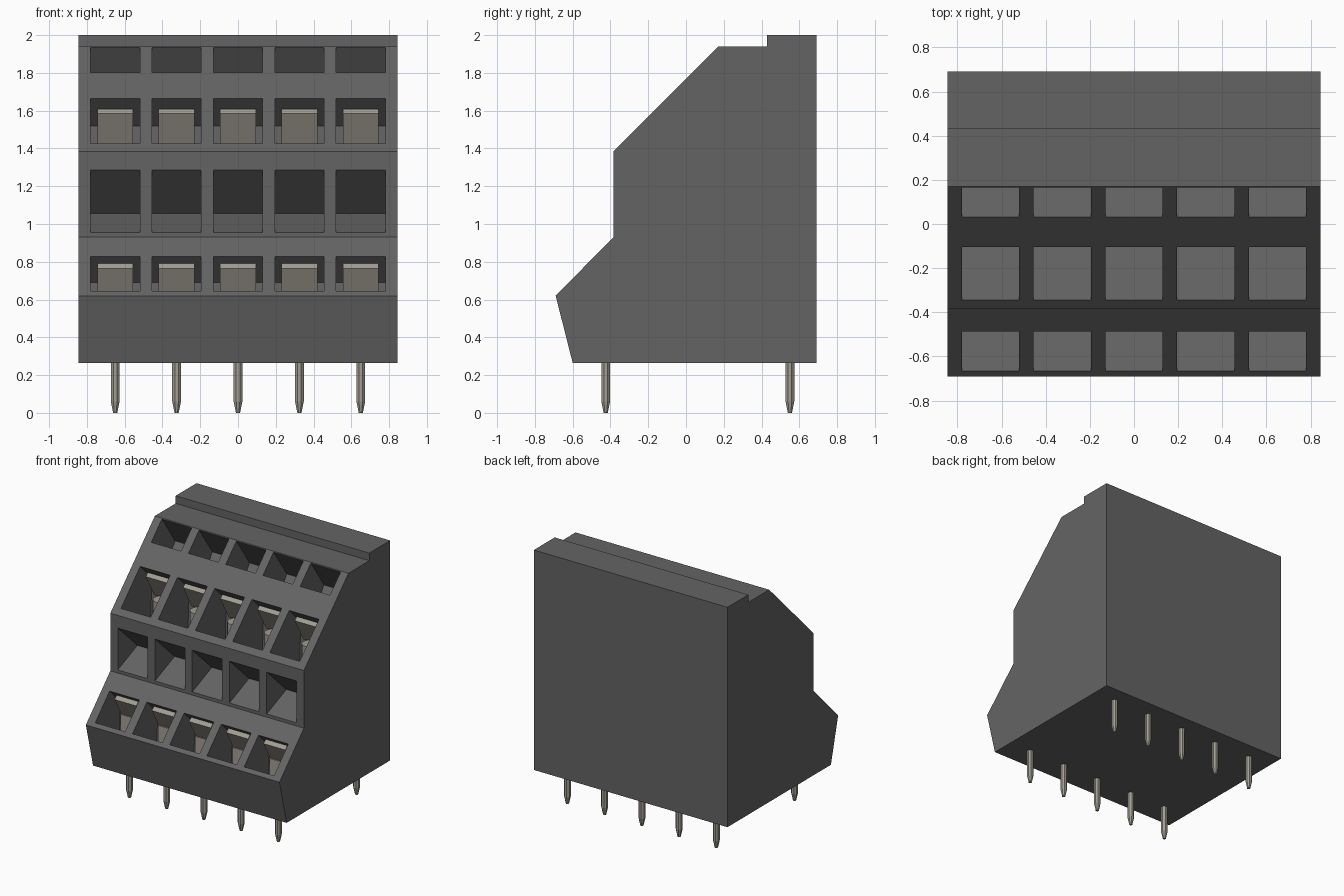
import bpy, bmesh, math
from mathutils import Matrix

cube = bpy.data.objects.get("Cube")
if cube:
    bpy.data.objects.remove(cube, do_unlink=True)


def material(name, rgb):
    m = bpy.data.materials.new(name)
    m.use_nodes = True
    m.diffuse_color = (*rgb, 1)
    m.node_tree.nodes["Principled BSDF"].inputs["Base Color"].default_value = (*rgb, 1)
    return m


GREY = material("dark grey plastic", (0.127, 0.127, 0.127))
METAL = material("warm grey metal", (0.36, 0.34, 0.29))
COLUMNS = [(i - 2) * 0.325 for i in range(5)]


def finish(name, bm, mat):
    bmesh.ops.recalc_face_normals(bm, faces=bm.faces[:])
    me = bpy.data.meshes.new(name)
    bm.to_mesh(me)
    bm.free()
    me.materials.append(mat)
    ob = bpy.data.objects.new(name, me)
    bpy.context.collection.objects.link(ob)
    return ob


def prism(bm, profile, x, width):
    """Extrude a (y, z) profile along x, centred on x."""
    face = bm.faces.new([bm.verts.new((x - width / 2, y, z)) for y, z in profile])
    ext = bmesh.ops.extrude_face_region(bm, geom=[face])
    for v in ext["geom"]:
        if isinstance(v, bmesh.types.BMVert):
            v.co.x += width


def repeated(name, profiles, width, mat):
    bm = bmesh.new()
    for profile in profiles:
        for x in COLUMNS:
            prism(bm, profile, x, width)
    return finish(name, bm, mat)


# Stepped housing
bm = bmesh.new()
prism(bm, [(-0.60, 0.265), (-0.69, 0.62), (-0.385, 0.93), (-0.385, 1.385),
           (0.17, 1.94), (0.43, 1.94), (0.43, 2.0), (0.69, 2.0), (0.69, 0.265)], 0, 1.69)
housing = finish("housing", bm, GREY)

# Pockets: each profile starts outside the wall and narrows inwards
pockets = [
    [(-0.02, 1.85), (0.115, 1.985), (0.167, 1.933), (0.33, 1.70), (0.25, 1.585), (0.035, 1.80)],
    [(-0.39, 1.47), (-0.15, 1.71), (0.04, 1.52), (0.02, 1.06), (-0.34, 1.42)],
    [(-0.45, 0.955), (-0.45, 1.285), (-0.385, 1.285), (-0.14, 1.055), (-0.385, 0.955)],
    [(-0.715, 0.695), (-0.535, 0.875), (-0.35, 0.69), (-0.37, 0.35), (-0.665, 0.645)],
]
cutter = repeated("pocket_cutter", pockets, 0.26, GREY)
cutter.hide_render = True
mod = housing.modifiers.new("pockets", 'BOOLEAN')
mod.operation = 'DIFFERENCE'
mod.solver = 'EXACT'
mod.object = cutter
bpy.context.view_layer.objects.active = housing
bpy.ops.object.modifier_apply(modifier=mod.name)
bpy.data.objects.remove(cutter, do_unlink=True)

# Sloping clamp plates under the pocket roofs
repeated("upper_clamp_plates",
         [[(-0.085, 1.585), (-0.06, 1.61), (0.035, 1.42), (0.02, 1.40)]], 0.19, METAL)
repeated("lower_clamp_plates",
         [[(-0.475, 0.765), (-0.45, 0.79), (-0.365, 0.62), (-0.38, 0.60)]], 0.19, METAL)

# Flat contacts deep in the lower pockets
repeated("lower_contacts",
         [[(-0.40, 0.36), (-0.40, 0.62), (-0.37, 0.62), (-0.37, 0.36)]], 0.19, METAL)

# Round contacts deep in the upper pockets
bm = bmesh.new()
for x in COLUMNS:
    bmesh.ops.create_cone(bm, cap_ends=True, segments=20, radius1=0.06, radius2=0.06,
                          depth=0.32, matrix=Matrix.Translation((x, -0.03, 1.25)))
screws = finish("upper_contacts", bm, METAL)
bpy.ops.object.select_all(action='DESELECT')
screws.select_set(True)
bpy.context.view_layer.objects.active = screws
bpy.ops.object.shade_smooth_by_angle()

# Solder pins: eight-sided shank with a tapered tip
for name, y in (("front_pins", -0.425), ("back_pins", 0.55)):
    bm = bmesh.new()
    for x in COLUMNS:
        rings = []
        for z, r in ((0.0, 0.012), (0.06, 0.025), (0.29, 0.025)):
            rings.append([bm.verts.new((x + r * math.cos((k + 0.5) * math.pi / 4),
                                        y + r * math.sin((k + 0.5) * math.pi / 4), z))
                          for k in range(8)])
        for a, b in zip(rings, rings[1:]):
            for k in range(8):
                bm.faces.new((a[k], a[(k + 1) % 8], b[(k + 1) % 8], b[k]))
        bm.faces.new(rings[0])
        bm.faces.new(rings[-1])
    finish(name, bm, METAL)
